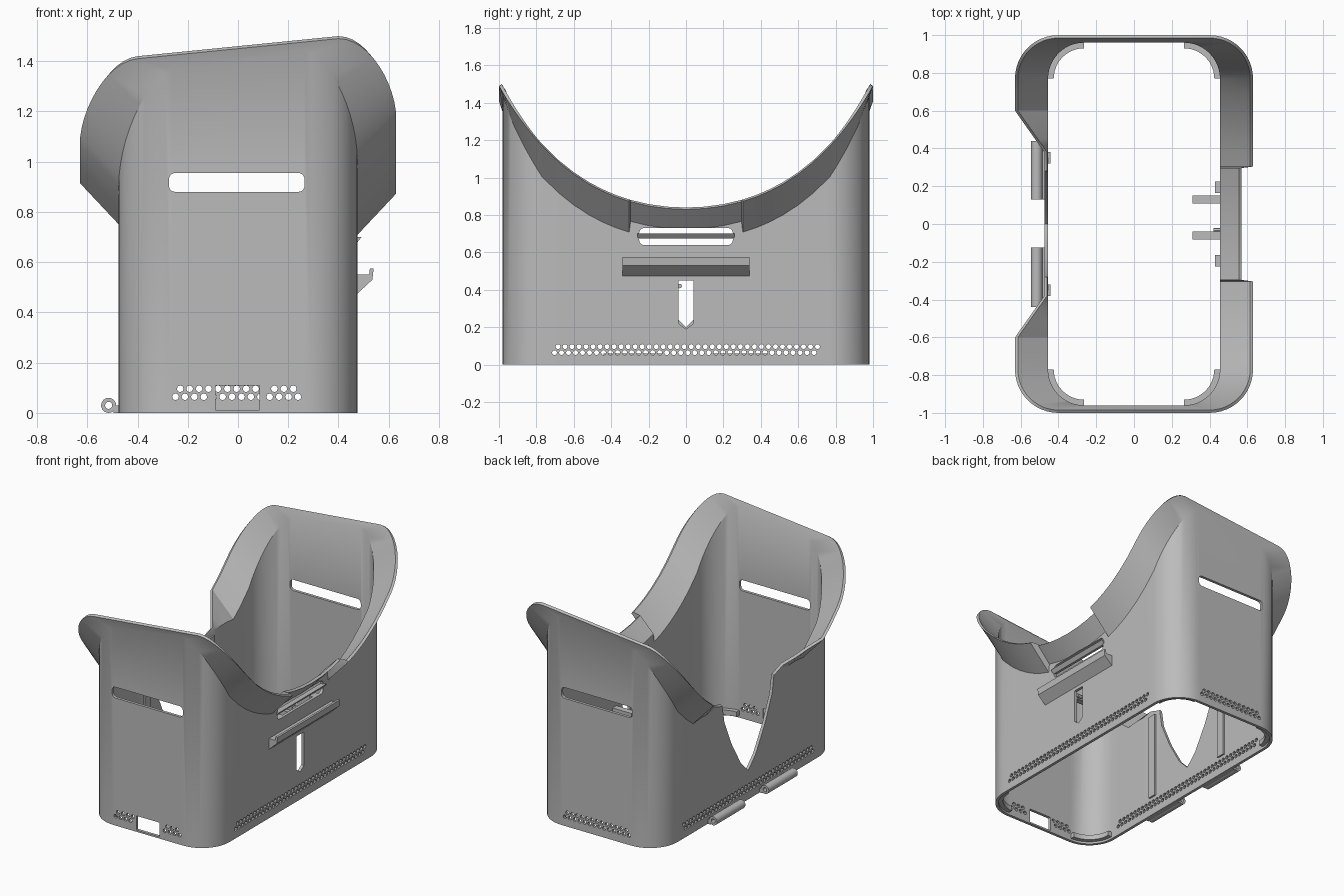
import bpy, bmesh, math

cube = bpy.data.objects.get("Cube")
if cube:
    bpy.data.objects.remove(cube, do_unlink=True)

grey = bpy.data.materials.new("plain grey")
grey.use_nodes = True
colour = (0.5, 0.5, 0.5, 1)
grey.diffuse_color = colour
grey.node_tree.nodes["Principled BSDF"].inputs["Base Color"].default_value = colour


def prism(bm, points, axis, start, end):
    """Extrude a 2D outline along an axis."""
    place = {"x": lambda u, v, w: (w, u, v),
             "y": lambda u, v, w: (u, w, v),
             "z": lambda u, v, w: (u, v, w)}[axis]
    low, high = [[bm.verts.new(place(u, v, w)) for u, v in points] for w in (start, end)]
    count = len(points)
    faces = [bm.faces.new(low), bm.faces.new(high)]
    for i in range(count):
        j = (i + 1) % count
        faces.append(bm.faces.new((low[i], low[j], high[j], high[i])))
    bmesh.ops.recalc_face_normals(bm, faces=faces)


def finish(name, bm, smooth=True):
    mesh = bpy.data.meshes.new(name)
    bm.to_mesh(mesh)
    bm.free()
    mesh.materials.append(grey)
    obj = bpy.data.objects.new(name, mesh)
    bpy.context.collection.objects.link(obj)
    if smooth:
        smooth_object(obj)
    return obj


def smooth_object(obj):
    bpy.ops.object.select_all(action="DESELECT")
    obj.select_set(True)
    bpy.context.view_layer.objects.active = obj
    bpy.ops.object.shade_smooth_by_angle(angle=math.radians(30))


def box(u0, u1, v0, v1):
    return [(u0, v0), (u1, v0), (u1, v1), (u0, v1)]


def rounded(u0, u1, v0, v1, r, steps=5):
    corners = [(u1 - r, v1 - r), (u0 + r, v1 - r), (u0 + r, v0 + r), (u1 - r, v0 + r)]
    return [(cu + r * math.cos(math.pi / 2 * (q + k / steps)),
             cv + r * math.sin(math.pi / 2 * (q + k / steps)))
            for q, (cu, cv) in enumerate(corners) for k in range(steps + 1)]


def disc(u, v, r, sides):
    return [(u + r * math.cos(math.tau * k / sides), v + r * math.sin(math.tau * k / sides))
            for k in range(sides)]


# Saddle shaped shell: wall and flared rim as one closed band
CORNER_Y = 0.77
BODY_X, BODY_R = 0.265, 0.21
RIM_X, RIM_R = 0.4, 0.23
WALL = 0.02


def saddle(x, y):
    return 0.83 + 0.447 * y ** 2 + 0.213 * y ** 4 + 0.1 * (min(x, 0.4) - 0.4)


def section(side, y, angle):
    """The six points across the band: outer foot, crease, lip, then back down inside."""
    lx, ly = math.cos(angle), math.sin(angle)
    end = 1 if y > 0 else -1
    bx, by = side * (BODY_X + BODY_R * lx), y + end * BODY_R * ly
    rx, ry = side * (RIM_X + RIM_R * lx), y + end * RIM_R * ly
    lip = saddle(rx, ry)
    crease = lip - 0.165 + 0.12 * angle / (math.pi / 2)
    if side > 0 and abs(y) < 0.3:
        rx, crease = 0.57, lip - 0.105
    if side < 0 and abs(y) < 0.6:
        t = max(0, (abs(y) - 0.38) / 0.22)
        crease = saddle(bx, by) - 0.05 - 0.11 * t
        rx = bx + (rx - bx) * t
        lip = crease + 0.02 + 0.14 * t
    nx, ny = side * lx, end * ly
    ix, iy = bx - nx * WALL, by - ny * WALL
    return [(bx, by, 0), (bx, by, crease), (rx, ry, lip),
            (rx - nx * 0.015, ry - ny * 0.015, lip + 0.01), (ix, iy, crease + 0.015), (ix, iy, 0)]


half = [0.1, 0.2, 0.296, 0.304, 0.38, 0.45, 0.52, 0.6, 0.68]
side_ys = [-y for y in reversed(half)] + [0] + half
arc = [math.pi / 2 * k / 12 for k in range(13)]
stations = [(1, y, 0) for y in side_ys]
stations += [(1, CORNER_Y, a) for a in arc] + [(-1, CORNER_Y, a) for a in reversed(arc)]
stations += [(-1, y, 0) for y in reversed(side_ys)]
stations += [(-1, -CORNER_Y, a) for a in arc] + [(1, -CORNER_Y, a) for a in reversed(arc)]
bm = bmesh.new()
rings = [[bm.verts.new(p) for p in section(*s)] for s in stations]
for i, ring in enumerate(rings):
    after = rings[(i + 1) % len(rings)]
    for k in range(6):
        n = (k + 1) % 6
        bm.faces.new((ring[k], after[k], after[n], ring[n]))
bmesh.ops.recalc_face_normals(bm, faces=bm.faces)
shell = finish("shell", bm, False)

# Openings in the walls
cut = bmesh.new()
for start in (-1.05, 0.9):
    prism(cut, rounded(-0.275, 0.265, 0.88, 0.955, 0.025), "y", start, start + 0.15)
prism(cut, box(-0.09, 0.085, 0.012, 0.11), "y", -1.05, -0.9)
prism(cut, rounded(-0.25, 0.25, 0.64, 0.73, 0.025), "x", 0.42, 0.51)
prism(cut, [(-0.04, 0.45), (-0.04, 0.22), (0, 0.19), (0.04, 0.22), (0.04, 0.45)], "x", 0.4, 0.55)
notch = [(0.08, 0.28), (0.18, 0.45), (0.26, 0.63), (0.28, 0.75), (0.28, 1)]
prism(cut, [(0, 0.2)] + notch + [(-y, z) for y, z in reversed(notch)], "x", -0.6, -0.4)

# Rows of vent holes
PITCH = 0.0375
for row, z in enumerate((0.064, 0.096)):
    for k in range(38):
        y = (k - 18.75 + row / 2) * PITCH
        for start in (-0.52, 0.42):
            prism(cut, disc(y, z, 0.0135, 8), "x", start, start + 0.1)
    for k in range(14 - row):
        x = (k - 6.5 + row / 2) * PITCH - 0.005
        prism(cut, disc(x, z, 0.0135, 8), "y", 0.92, 1.02)
        if abs(x) > 0.108:
            prism(cut, disc(x, z, 0.0135, 8), "y", -1.02, -0.92)
cutter = finish("opening_cutter", cut, False)
cutter.hide_render = True
modifier = shell.modifiers.new("openings", "BOOLEAN")
modifier.operation = "DIFFERENCE"
modifier.solver = "EXACT"
modifier.object = cutter
bpy.context.view_layer.objects.active = shell
bpy.ops.object.modifier_apply(modifier=modifier.name)
bpy.data.objects.remove(cutter, do_unlink=True)
smooth_object(shell)

# Hinge barrels with a bore and a tab to the wall
for name, y0, y1 in (("back_hinge", 0.13, 0.44), ("front_hinge", -0.44, -0.125)):
    bm = bmesh.new()
    outer, inner = disc(-0.515, 0.03, 0.03, 24), disc(-0.515, 0.03, 0.014, 24)
    for k in range(24):
        j = (k + 1) % 24
        prism(bm, [outer[k], outer[j], inner[j], inner[k]], "y", y0, y1)
    bmesh.ops.remove_doubles(bm, verts=bm.verts, dist=0.0001)
    inside = [f for f in bm.faces if all(len(e.link_faces) > 2 for e in f.edges)]
    bmesh.ops.delete(bm, geom=inside, context="FACES")
    prism(bm, box(-0.495, -0.468, 0, 0.03), "y", y0, y1)
    finish(name, bm)

# Ledge with an upturned lip, and the bar across the side slot
bm = bmesh.new()
prism(bm, [(0.46, 0.465), (0.47, 0.47), (0.535, 0.53), (0.54, 0.575), (0.525, 0.575),
           (0.522, 0.55), (0.46, 0.55)], "y", -0.34, 0.34)
finish("side_ledge", bm, False)
bm = bmesh.new()
prism(bm, [(0.455, 0.675), (0.472, 0.675), (0.492, 0.7), (0.455, 0.7)], "y", -0.26, 0.26)
finish("slot_bar", bm, False)

# Inner arms, latch and guide ribs
bm = bmesh.new()
for y in (-0.06, 0.13):
    prism(bm, box(0.31, 0.455, 0.4, 0.44), "y", y - 0.021, y + 0.021)
finish("inner_arms", bm, False)
bm = bmesh.new()
prism(bm, disc(-0.034, 0.42, 0.012, 12), "x", 0.42, 0.46)
finish("latch_pin", bm)
bm = bmesh.new()
for s in (-1, 1):
    prism(bm, box(-0.46, -0.443, 0.13, 0.74), "y", s * 0.35 - 0.03, s * 0.35 + 0.03)
    prism(bm, box(0.43, 0.458, 0.6, 0.64), "y", s * 0.195 - 0.03, s * 0.195 + 0.03)
finish("guide_ribs", bm, False)

# Corner pads just above the foot
bm = bmesh.new()
for sx in (-1, 1):
    for sy in (-1, 1):
        def bend(r):
            return [(sx * (BODY_X + r * math.cos(a)), sy * (CORNER_Y + r * math.sin(a))) for a in arc]
        prism(bm, bend(0.195) + list(reversed(bend(0.16))), "z", 0.015, 0.05)
finish("corner_pads", bm)
